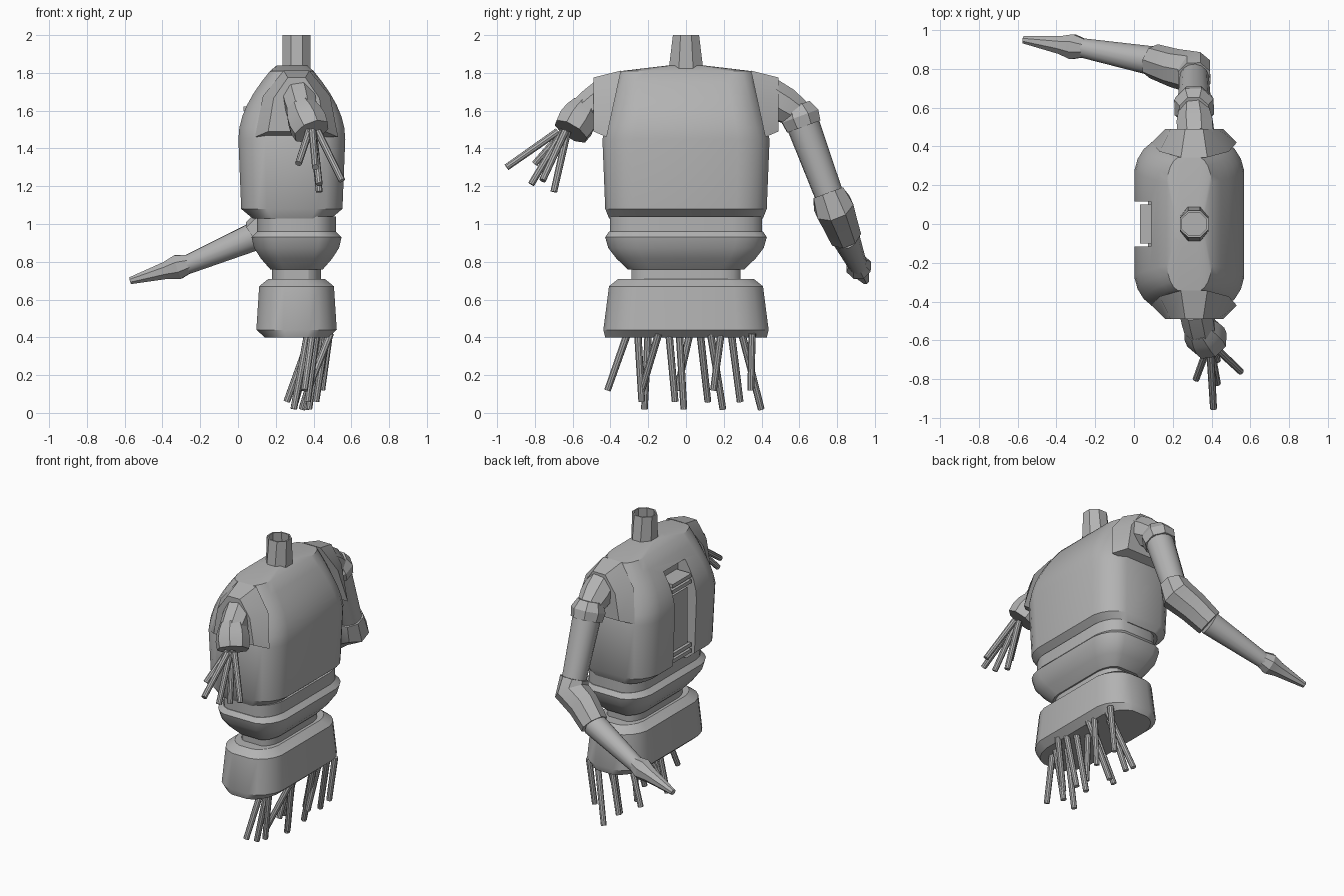
import bpy, bmesh, math, random
from mathutils import Vector

random.seed(4)
cube = bpy.data.objects.get("Cube")
if cube:
    bpy.data.objects.remove(cube, do_unlink=True)

shade = 0.45
grey = bpy.data.materials.new("plain grey")
grey.use_nodes = True
grey.diffuse_color = (shade, shade, shade, 1)
grey.node_tree.nodes["Principled BSDF"].inputs["Base Color"].default_value = grey.diffuse_color


def loft(name, rings):
    """Skin a list of equal-length point rings and cap both ends."""
    bm = bmesh.new()
    rows = [[bm.verts.new(point) for point in ring] for ring in rings]
    count = len(rows[0])
    for lower, upper in zip(rows, rows[1:]):
        for i in range(count):
            j = (i + 1) % count
            bm.faces.new((lower[i], lower[j], upper[j], upper[i]))
    bm.faces.new(rows[0])
    bm.faces.new(rows[-1])
    bmesh.ops.recalc_face_normals(bm, faces=bm.faces)
    mesh = bpy.data.meshes.new(name)
    bm.to_mesh(mesh)
    bm.free()
    mesh.materials.append(grey)
    ob = bpy.data.objects.new(name, mesh)
    bpy.context.collection.objects.link(ob)
    return ob


def circle(sides):
    """Cosine and sine pairs for a polygon standing on a flat side."""
    angles = [math.tau * (k + 0.5) / sides for k in range(sides)]
    return [(math.cos(a), math.sin(a)) for a in angles]


def slab(name, sections, mid=0.31, corner_x=0.6, corner_y=0.45):
    """Stack rounded rectangles given as half width, half length and height."""
    rings = []
    for half_x, half_y, z in sections:
        radius_x, radius_y = half_x * corner_x, half_y * corner_y
        rings.append([(mid + math.copysign(half_x - radius_x, c) + radius_x * c,
                       math.copysign(half_y - radius_y, s) + radius_y * s, z)
                      for c, s in circle(20)])
    return loft(name, rings)


def tube(name, points, radii, sides=8):
    """Tube through points, one radius each, with an untwisted frame."""
    rings, normal, last = [], None, None
    for i, (point, radius) in enumerate(zip(points, radii)):
        along = (points[min(i + 1, len(points) - 1)] - points[max(i - 1, 0)]).normalized()
        if last is None:
            normal = along.orthogonal().normalized()
        else:
            normal = last.rotation_difference(along) @ normal
        last, side = along, along.cross(normal)
        rings.append([point + radius * (normal * c + side * s) for c, s in circle(sides)])
    return loft(name, rings)


def segment(name, start, end, radii, sides=8):
    """Straight tube whose radii are evenly spaced."""
    points = [start.lerp(end, i / (len(radii) - 1)) for i in range(len(radii))]
    return tube(name, points, radii, sides)


def box(name, centre, size):
    """Upright box made from a square tube profile."""
    half = Vector(size) / 2
    corners = [(-1, -1), (1, -1), (1, 1), (-1, 1)]
    return loft(name, [[(centre[0] + half.x * sx, centre[1] + half.y * sy, centre[2] + half.z * sz)
                        for sx, sy in corners] for sz in (-1, 1)])


# Chest shell: straight sides, then a dome that closes towards the neck
chest_sections = [(0.21, 0.41, 1.03), (0.27, 0.43, 1.08)]
for step in range(7):
    t = step / 6
    chest_sections.append((0.285 * math.cos(1.15 * t), 0.445 - 0.1 * t, 1.45 + 0.36 * t))
chest_sections.append((0.08, 0.09, 1.84))
chest = slab("chest", chest_sections, mid=0.285)

# Vertical service slot cut in the -x side of the chest
cutter = box("slot_cutter", (0, 0, 1.3), (0.28, 0.23, 0.8))
cutter.hide_render = True
cut = chest.modifiers.new("slot", "BOOLEAN")
cut.operation, cut.solver, cut.object = "DIFFERENCE", "EXACT", cutter
bpy.context.view_layer.objects.active = chest
bpy.ops.object.modifier_apply(modifier=cut.name)
bpy.data.objects.remove(cutter, do_unlink=True)

# Equipment inside the slot
box("slot_panel", (0.12, 0, 1.33), (0.14, 0.17, 0.4))
for end, height in (("lower", 1.1), ("upper", 1.57)):
    for layer in range(2):
        box(f"{end}_slot_bar_{layer + 1}", (0.12, 0, height + 0.04 * layer), (0.18, 0.2, 0.025))

# Waist, belly bowl, spine joint and pelvis
slab("waist", [(0.21, 0.405, z) for z in (0.94, 1.04)])
bowl = []
for step in range(4):
    swell = math.sin(math.pi / 6 * step)
    bowl.append((0.14 + 0.1 * swell, 0.31 + 0.12 * swell, 0.76 + 0.17 * step / 3))
slab("belly", bowl + [(0.21, 0.41, 0.96)])
slab("spine_joint", [(0.13, 0.29, z) for z in (0.7, 0.77)])
slab("pelvis", [(0.17, 0.43, 0.4), (0.215, 0.44, 0.44), (0.2, 0.41, 0.67), (0.15, 0.36, 0.71)],
     corner_x=0.8)

# Hollow neck: up the outside, then back down the inside
neck_rings = []
for width, length, z in ((0.08, 0.1, 1.81), (0.08, 0.075, 2), (0.07, 0.065, 2), (0.07, 0.08, 1.85)):
    neck_rings.append([(0.31 + width * c, length * s, z) for c, s in circle(8)])
loft("neck", neck_rings)

# Flared shoulder pads: a wide inner arch bridged to a narrow outer arch
for side, sign in (("left", 1), ("right", -1)):
    arches = []
    for width, height, y, slope, base in ((0.22, 0.37, 0.42, 0.08, 1.46), (0.15, 0.3, 0.49, 0, 1.49)):
        angles = [math.pi * k / 5 for k in range(6)]
        arches.append([(0.31 + width * math.cos(a), sign * (y - slope * math.sin(a)),
                        base + height * math.sin(a)) for a in angles])
    loft(f"{side}_shoulder_pad", arches)

# Whole arm, bent at the elbow and reaching towards -x
shoulder = Vector((0.32, 0.44, 1.68))
bicep = Vector((0.31, 0.6, 1.58))
elbow = Vector((0.31, 0.77, 1.12))
forearm = Vector((0.1, 0.84, 0.94))
wrist = Vector((-0.28, 0.91, 0.78))
fingertip = Vector((-0.57, 0.95, 0.7))
segment("shoulder_joint", shoulder, bicep, (0.1, 0.1, 0.08))
segment("upper_arm_cuff", bicep.lerp(elbow, -0.1), bicep.lerp(elbow, 0.14), (0.08, 0.11, 0.1))
segment("upper_arm", bicep, elbow, (0.09, 0.075), 14)
tube("elbow", [bicep.lerp(elbow, 0.9), bicep.lerp(elbow, 1.07), elbow.lerp(forearm, 0.5), forearm],
     (0.09, 0.11, 0.1, 0.09))
segment("forearm", forearm, wrist, (0.077, 0.05), 14)
segment("hand", forearm.lerp(wrist, 0.93), fingertip, (0.05, 0.07, 0.05, 0.04, 0.03, 0.02))

# Severed arm with loose cables
mirrored = Vector((1, -1, 1))
socket = shoulder * mirrored
stump_top = Vector((0.33, -0.53, 1.62))
stump_end = Vector((0.39, -0.61, 1.49))
segment("stump_joint", socket, stump_top.lerp(stump_end, 0.2), (0.09, 0.09, 0.085))
segment("arm_stump", stump_top, stump_end, (0.08, 0.1, 0.108, 0.1))
cable_ends = [(0.41, -0.95, 1.3), (0.55, -0.76, 1.23), (0.43, -0.7, 1.17),
              (0.32, -0.8, 1.32), (0.43, -0.82, 1.21)]
for number, end in enumerate(map(Vector, cable_ends), 1):
    root = stump_end.lerp(Vector((end.x, end.y, stump_end.z)), 0.2)
    segment(f"arm_cable_{number}", root, end, (0.02, 0.018), 10)

# Loose cables fanning out below the pelvis
for i in range(13):
    y = -0.31 + 0.055 * i
    x = random.uniform(0.36, 0.5)
    drop = (0.12, 0.06, 0.02)[i % 3]
    end = Vector((x - random.uniform(0.03, 0.14), 1.15 * y + 0.07 * math.sin(2 * i - 1), drop))
    segment(f"hip_cable_{i + 1}", Vector((x, y, 0.42)), end, (0.02, 0.018), 10)

# Smooth the curved skins, keep hard edges
bpy.ops.object.select_all(action="DESELECT")
for ob in bpy.context.scene.objects:
    if ob.type == "MESH":
        ob.select_set(True)
        bpy.context.view_layer.objects.active = ob
bpy.ops.object.shade_smooth_by_angle(angle=math.radians(27))
